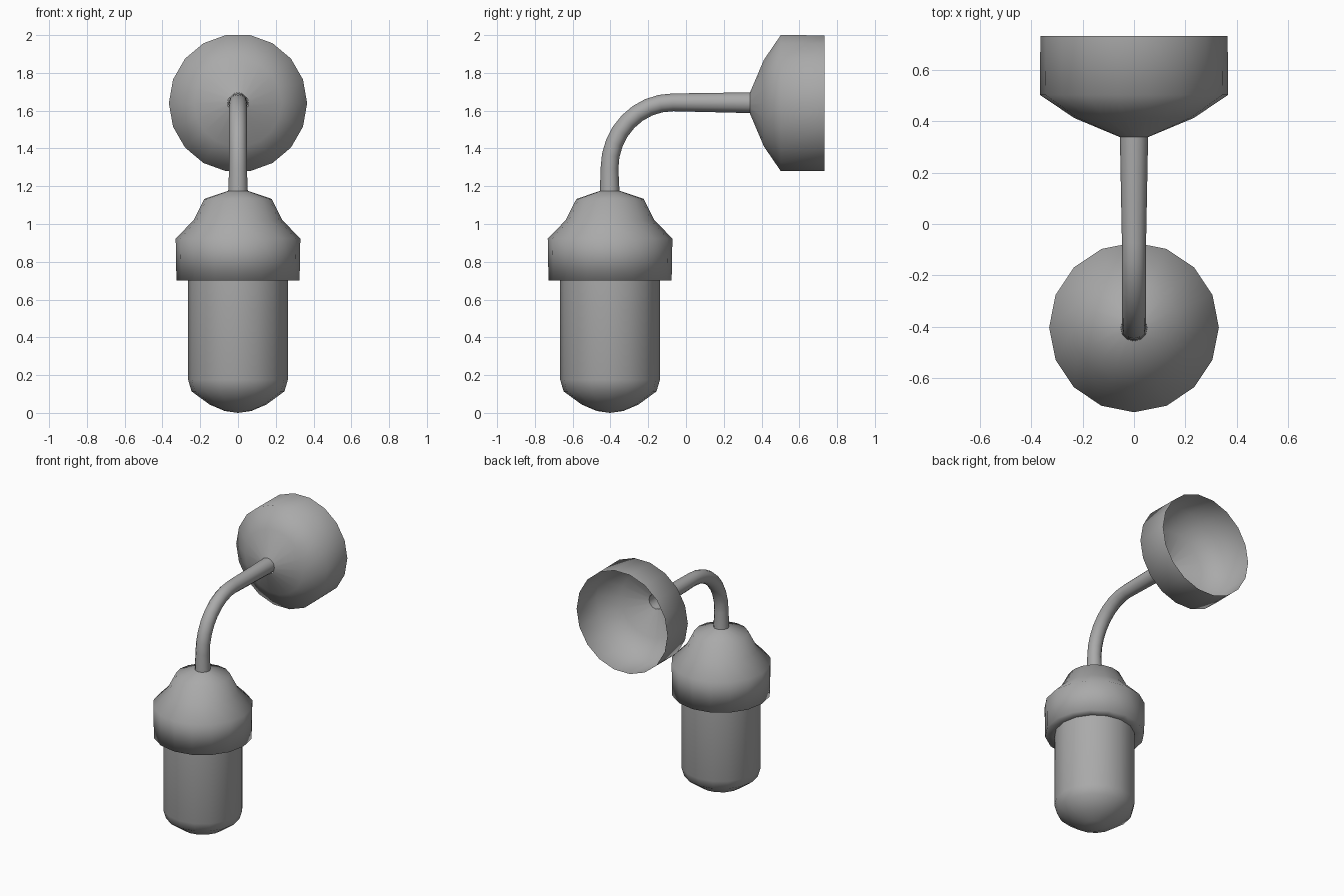
import bpy, bmesh
from math import sin, cos, pi, radians
from mathutils import Vector

if "Cube" in bpy.data.objects:
    bpy.data.objects.remove(bpy.data.objects["Cube"])

grey = bpy.data.materials.new("dark_grey")
grey.diffuse_color = (0.4, 0.4, 0.4, 1)
grey.use_nodes = True
grey.node_tree.nodes["Principled BSDF"].inputs["Base Color"].default_value = grey.diffuse_color


def finish(name, bm, angle=100):
    bmesh.ops.recalc_face_normals(bm, faces=bm.faces)
    me = bpy.data.meshes.new(name)
    bm.to_mesh(me)
    bm.free()
    me.materials.append(grey)
    ob = bpy.data.objects.new(name, me)
    bpy.context.collection.objects.link(ob)
    bpy.ops.object.select_all(action='DESELECT')
    ob.select_set(True)
    bpy.context.view_layer.objects.active = ob
    bpy.ops.object.shade_smooth_by_angle(angle=radians(angle))
    return ob


def skin(name, rings, sides):
    """Rings are (centre, radius, second axis); the first axis is always x."""
    bm = bmesh.new()
    loops = []
    for c, r, v in rings:
        if r == 0:
            loops.append([bm.verts.new(c)] * sides)
            continue
        loops.append([bm.verts.new(c + r * (cos(2 * pi * i / sides) * Vector((1, 0, 0))
                                            + sin(2 * pi * i / sides) * v))
                      for i in range(sides)])
    for a, b in zip(loops, loops[1:]):
        for i in range(sides):
            j = (i + 1) % sides
            bm.faces.new(list(dict.fromkeys((a[i], a[j], b[j], b[i]))))
    return finish(name, bm)


Y, Z = Vector((0, 1, 0)), Vector((0, 0, 1))
HEAD_Y, ARM_Z = -0.402, 1.640

# Wall mount: hollow cup, open at the back
mount = [(0.055, 0.338), (0.232, 0.412), (0.366, 0.502), (0.364, 0.732)]
skin("wall_mount", [(Vector((0, y, ARM_Z)), r, Z) for r, y in mount], 18)

# Lamp hood: its underside turns in to meet the glass
hood = [(0.05, 1.176), (0.178, 1.133), (0.235, 1.02), (0.33, 0.923),
        (0.326, 0.702), (0.262, 0.700)]
skin("lamp_hood", [(Vector((0, HEAD_Y, z)), r, Y) for r, z in hood], 16)

# Glass jar: rounded bottom, upper end tucked in the hood
glass = [(0.264, 0.71), (0.264, 0.175), (0.246, 0.114), (0.15, 0.044), (0.07, 0.01), (0, 0)]
skin("glass_jar", [(Vector((0, HEAD_Y, z)), r, Y) for r, z in glass], 16)

# Bent arm: tapered tube, straight from the wall then a quarter bend downwards
STEPS = 8
path = [(0.345, 1.642, 0.055)]
for k in range(STEPS + 1):
    a = pi / 2 * k / STEPS
    path.append((-0.07 - 0.335 * sin(a), 1.295 + 0.349 * cos(a), 0.047))
path.append((-0.404, 1.17, 0.052))
pts = [Vector((0, y, z)) for y, z, _ in path]
rings = []
for i, p in enumerate(pts):
    before = (p - pts[i - 1]).normalized() if i else Vector()
    after = (pts[i + 1] - p).normalized() if i + 1 < len(pts) else Vector()
    t = (before + after).normalized()
    rings.append((p, path[i][2], Vector((1, 0, 0)).cross(t)))
skin("bent_arm", rings, 12)
